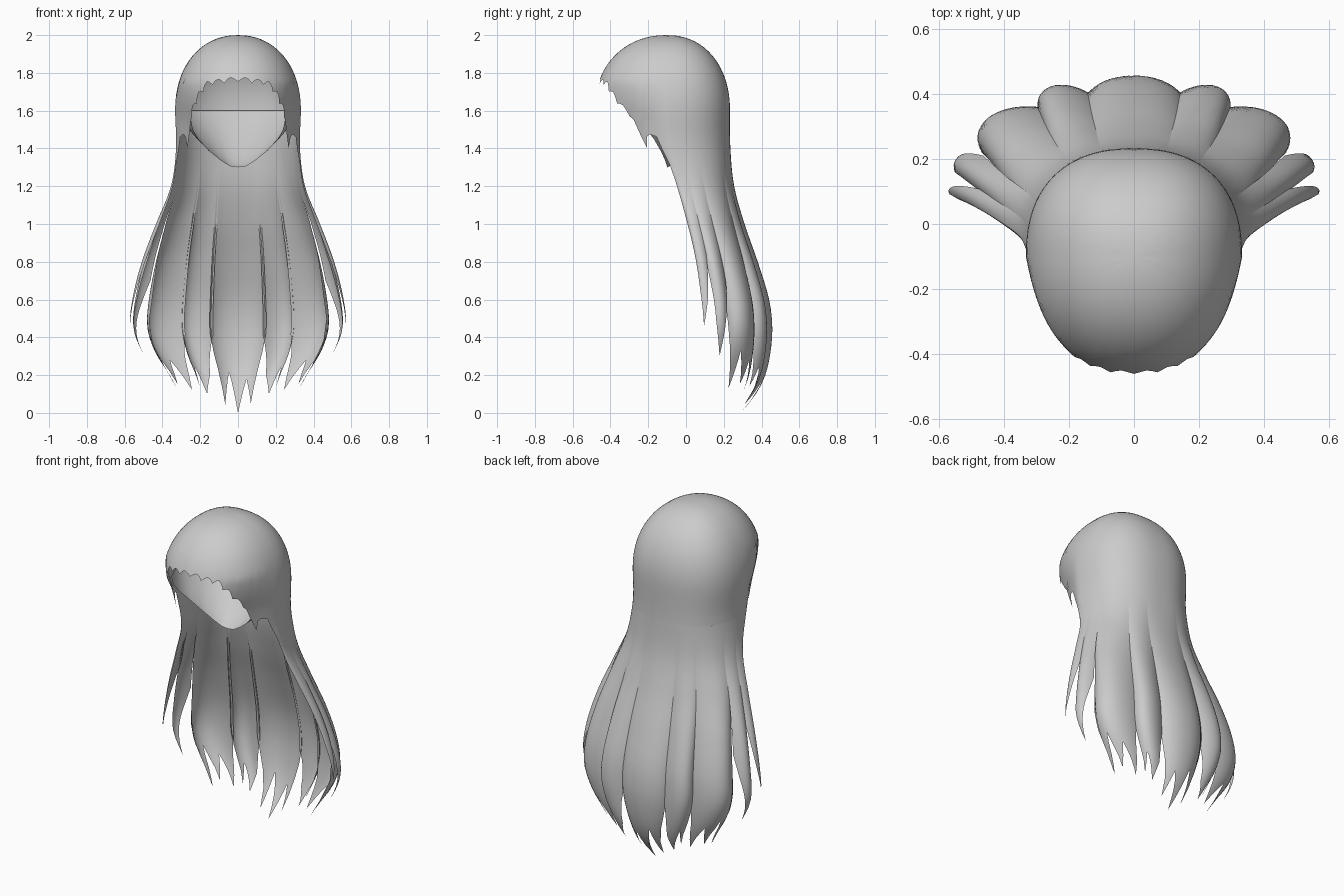
import bpy, bmesh, math

if "Cube" in bpy.data.objects:
    bpy.data.objects.remove(bpy.data.objects["Cube"])

hair = bpy.data.materials.new("hair_grey")
hair.diffuse_color = (0.6, 0.6, 0.6, 1)
hair.use_nodes = True
hair.node_tree.nodes["Principled BSDF"].inputs["Base Color"].default_value = hair.diffuse_color


def interp(table, x):
    """Linear lookup in rows sorted by rising first value."""
    if x <= table[0][0]:
        return table[0][1:]
    for p, q in zip(table, table[1:]):
        if x <= q[0]:
            f = (x - p[0]) / (q[0] - p[0])
            return tuple(a + (b - a) * f for a, b in zip(p[1:], q[1:]))
    return table[-1][1:]


def smooth(table, x):
    """Smooth lookup: Hermite curve through the rows."""
    i = max(k for k in range(len(table) - 1) if k == 0 or table[k][0] <= x)
    n = len(table) - 1
    p, q = table[i], table[i + 1]
    o, r = table[max(i - 1, 0)], table[min(i + 2, n)]
    h = q[0] - p[0]
    f = (x - p[0]) / h
    out = []
    for k in range(1, len(p)):
        m0 = (q[k] - o[k]) / (q[0] - o[0]) * h
        m1 = (r[k] - p[k]) / (r[0] - p[0]) * h
        out.append((2 * f**3 - 3 * f**2 + 1) * p[k] + (f**3 - 2 * f**2 + f) * m0
                   + (3 * f**2 - 2 * f**3) * q[k] + (f**3 - f**2) * m1)
    return out


# height, half width, centre y, depth to the back, depth to the front
SECTIONS = [
    (0.0, 0.32, 0.09, 0.2, 0.2), (0.1, 0.37, 0.085, 0.285, 0.2),
    (0.2, 0.43, 0.08, 0.34, 0.2), (0.32, 0.52, 0.08, 0.367, 0.2),
    (0.45, 0.57, 0.08, 0.377, 0.2),
    (0.6, 0.56, 0.08, 0.36, 0.2), (0.8, 0.51, 0.06, 0.32, 0.2),
    (1.0, 0.435, 0.02, 0.29, 0.2), (1.2, 0.355, -0.035, 0.29, 0.2),
    (1.4, 0.328, -0.09, 0.325, 0.3), (1.6, 0.333, -0.1, 0.333, 0.385),
    (1.8, 0.333, -0.1, 0.333, 0.385)]


def hair_point(deg, z, squeeze=1.0):
    """Point on the hair envelope, angle measured from the back."""
    a, yc, back, front = smooth(SECTIONS, min(z, 1.6))
    if z > 1.6:                                   # rounded crown
        s = max(0, 1 - ((z - 1.6) / 0.4) ** 2.15) ** (1 / 2.15)
        a, back, front = a * s, back * s, front * s
    t = math.radians(deg)
    sn, cs = math.sin(t), math.cos(t)
    e = 0.93
    if cs > 0:                                    # fuller back of the head
        e -= 0.08 * min(1, max(0, (z - 1.0) / 0.3))
    x = math.copysign(abs(sn) ** e, sn) * a
    y = math.copysign(abs(cs) ** e, cs) * (back if cs > 0 else front)
    # sides of the face opening curl inwards
    x *= 1 - 0.36 * max(0, -cs) * min(1, max(0, (1.75 - z) / 0.2))
    return x * squeeze, yc + y * squeeze, z


def sheet(name, fn, rows, cols):
    """Grid surface from fn(v, u), v running down and u running across."""
    bm = bmesh.new()
    g = [[bm.verts.new(fn(r / rows, c / cols)) for c in range(cols + 1)]
         for r in range(rows + 1)]
    for r in range(rows):
        for c in range(cols):
            bm.faces.new((g[r][c], g[r][c + 1], g[r + 1][c + 1], g[r + 1][c]))
    bmesh.ops.remove_doubles(bm, verts=bm.verts, dist=0.0004)
    me = bpy.data.meshes.new(name)
    bm.to_mesh(me)
    bm.free()
    for p in me.polygons:
        p.use_smooth = True
    me.materials.append(hair)
    ob = bpy.data.objects.new(name, me)
    bpy.context.collection.objects.link(ob)
    return ob


# Cap with a ragged hairline around the face
LOCK_TOP = 1.4
HAIRLINE = [(0, LOCK_TOP), (78, LOCK_TOP), (86, 1.25), (90, 1.25), (95, 1.36),
            (98, 1.46), (107, 1.48), (111, 1.40), (114, 1.48), (118, 1.57),
            (139, 1.69), (151, 1.745), (180, 1.765)]
CAP_COLS = 120
TEETH = (-0.012, 0.008, 0.014, 0.004)


def cap_point(v, u):
    deg = -180 + 360 * u
    low = interp(HAIRLINE, abs(deg))[0]
    if abs(deg) > 115:
        low += TEETH[abs(round(u * CAP_COLS) - CAP_COLS // 2) % 4]
    return hair_point(deg, 2 - (2 - low) * v ** 1.6)


sheet("hair_cap", cap_point, 24, CAP_COLS)


# Hollow lining under the face opening, rising from a pointed front rim
# to the back of the cap. Rim: position across, x, y, z
RIM = [(0, 0, -0.10, 1.30), (0.12, 0.04, -0.10, 1.305), (0.3, 0.09, -0.11, 1.335),
       (0.5, 0.145, -0.13, 1.38), (0.75, 0.21, -0.17, 1.45),
       (0.9, 0.24, -0.21, 1.5), (1, 0.25, -0.26, 1.56)]


def lining_point(v, u):
    s = 1 - 2 * u
    x, y, z = interp(RIM, abs(s))
    x = math.copysign(x, s)
    bx, by, bz = hair_point(112 * s, 1.6, 0.97)
    up = v ** 1.3                                 # scooped floor
    return x + (bx - x) * v, y + (by - y) * v, z + (bz - z) * up


sheet("face_lining", lambda v, u: lining_point(1 - v, u), 14, 32)


# Long locks: name, start angle, end angle, bulge, hem as (across, height)
LOCKS = [
    ("back_lock", -16, 16, 0.13,
     [(-1, 0.42), (-0.67, 0.04), (-0.33, 0.22), (0, 0.0),
      (0.33, 0.18), (0.67, 0.05), (1, 0.42)]),
    ("inner_lock", 14, 35, 0.13,
     [(-1, 0.42), (-0.5, 0.2), (0, 0.1), (0.4, 0.25), (0.67, 0.14), (1, 0.42)]),
    ("outer_lock", 33, 68, 0.13,
     [(-1, 0.42), (-0.58, 0.12), (-0.25, 0.28), (0.08, 0.15),
      (0.33, 0.33), (0.67, 0.13), (1, 0.6)]),
    ("side_lock", 66, 83, 0.07,
     [(-1, 0.7), (-0.33, 0.45), (0.17, 0.3), (0.5, 0.48), (1, 0.85)]),
    ("front_lock", 80, 93, 0.06,
     [(-1, 0.9), (-0.25, 0.62), (0.25, 0.46), (0.58, 0.65), (1, 1.02)])]


def make_lock(name, start, end, bulge, hem, side):
    def point(v, u):
        s = 2 * u - 1
        low = interp(hem, s * side)[0]
        z = LOCK_TOP - (LOCK_TOP - low) * v
        mid, half = side * (start + end) / 2, (end - start) / 2
        grow = min(1, max(0, (1.36 - z) / 0.8))
        grow = grow * grow * (3 - 2 * grow)
        return hair_point(mid + half * s, z, 1 - bulge * grow * s * s)
    sheet(name, point, 28, 24)


for name, start, end, bulge, hem in LOCKS:
    if start < 0:
        make_lock(name, start, end, bulge, hem, 1)
    else:
        make_lock(name + "_right", start, end, bulge, hem, 1)
        make_lock(name + "_left", start, end, bulge, hem, -1)
